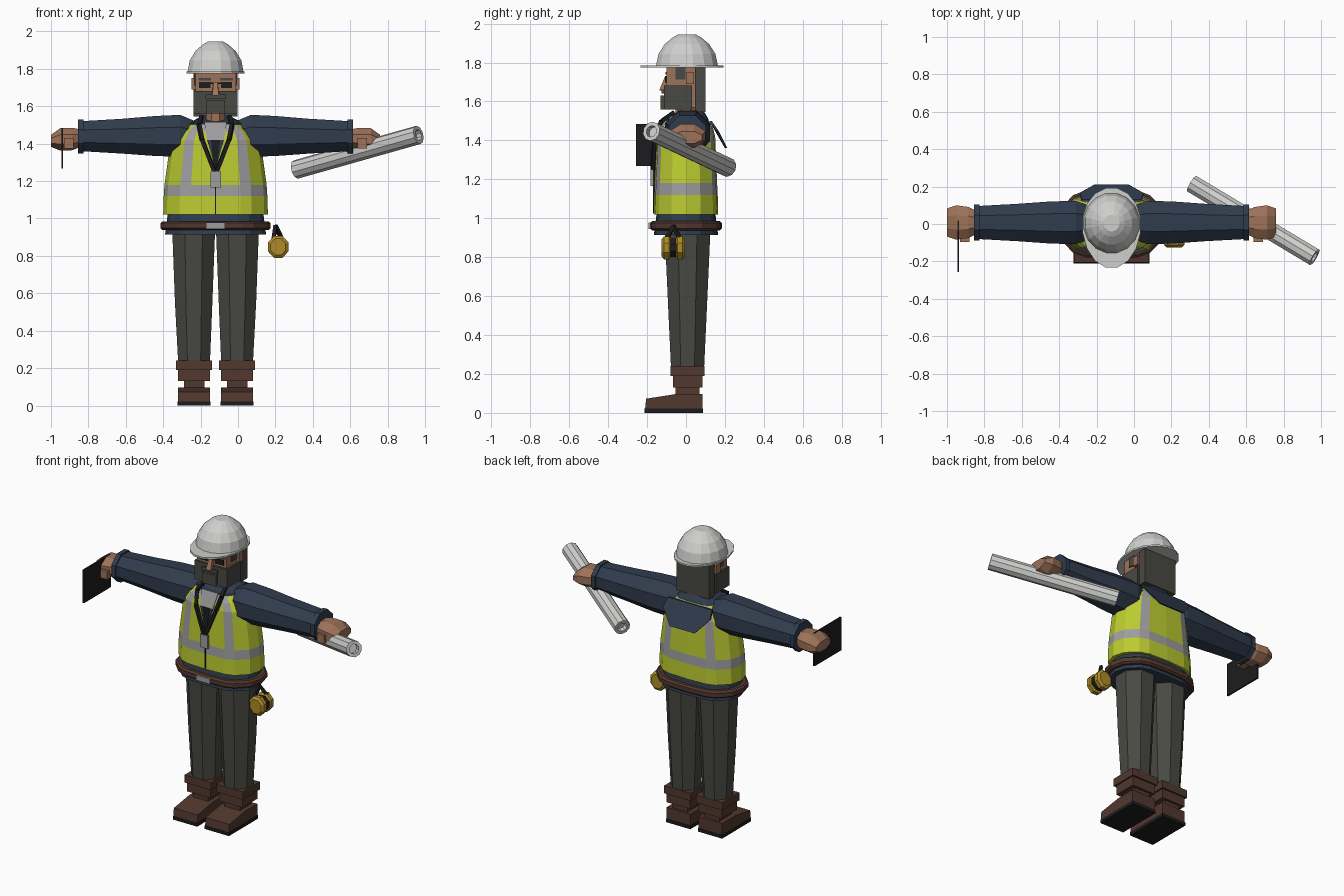
import bpy, bmesh
from math import cos, sin, pi
from mathutils import Vector, Matrix

cube = bpy.data.objects.get("Cube")
if cube:
    bpy.data.objects.remove(cube, do_unlink=True)

CX = -0.12  # body centre line


def material(name, r, g, b):
    m = bpy.data.materials.new(name)
    m.use_nodes = True
    m.diffuse_color = (r, g, b, 1)
    m.node_tree.nodes["Principled BSDF"].inputs["Base Color"].default_value = (r, g, b, 1)
    return m


white = material("white", .62, .62, .61)
skin = material("skin", .34, .17, .10)
charcoal = material("charcoal", .065, .066, .056)
lime = material("lime", .50, .60, .03)
silver = material("reflective grey", .34, .34, .35)
navy = material("navy", .03, .045, .075)
brown = material("brown leather", .085, .04, .028)
black = material("black", .012, .012, .013)
gold = material("gold", .42, .26, .02)


def finish(bm, name, mats, cx=CX):
    bmesh.ops.recalc_face_normals(bm, faces=bm.faces)
    me = bpy.data.meshes.new(name)
    bm.to_mesh(me)
    bm.free()
    for m in mats:
        me.materials.append(m)
    ob = bpy.data.objects.new(name, me)
    ob.location.x = cx
    bpy.context.collection.objects.link(ob)
    return ob


def loft(name, rings, mats, rule=None, cx=CX):
    """Skin a stack of equal rings; rule(layer, column) picks the material."""
    bm = bmesh.new()
    vs = [[bm.verts.new(p) for p in ring] for ring in rings]
    n = len(rings[0])
    for k in range(len(vs) - 1):
        for i in range(n):
            j = (i + 1) % n
            f = bm.faces.new((vs[k][i], vs[k][j], vs[k + 1][j], vs[k + 1][i]))
            f.material_index = rule(k, i) if rule else 0
    bm.faces.new(vs[0])
    bm.faces.new(vs[-1])
    return finish(bm, name, mats, cx)


def box(name, x, y, z, mat, cx=CX):
    rings = [[(x[a], y[b], h) for a, b in ((0, 0), (1, 0), (1, 1), (0, 1))] for h in z]
    return loft(name, rings, [mat], cx=cx)


def circle(n, rx, ry):
    """Polygon with flat sides facing the axes."""
    s = 1 / cos(pi / n)
    return [(rx * s * cos(2 * pi * (i + .5) / n), ry * s * sin(2 * pi * (i + .5) / n)) for i in range(n)]


def rod(name, a, b, r, mat, sides=8, hollow=False, cx=CX):
    a, b = Vector(a), Vector(b)
    h = (b - a).length
    prof = [(r, 0), (r, h)]
    if hollow:
        prof = [(r * .6, .03), (r * .6, 0)] + prof + [(r * .6, h), (r * .6, h - .03)]
    m = Matrix.Translation(a) @ (b - a).to_track_quat('Z', 'Y').to_matrix().to_4x4()
    rings = [[m @ Vector((x, y, z)) for x, y in circle(sides, q, q)] for q, z in prof]
    return loft(name, rings, [mat], cx=cx)


def plate(name, pts, mat, depth=.006):
    """Thin sheet whose back face lies depth behind the given points."""
    return loft(name, [pts, [(x, y + depth, z) for x, y, z in pts]], [mat])


def torso_ring(z, hx, hy):
    half = [(0, -1), (.48, -.96), (.69, -.84), (.93, -.45), (1, 0),
            (.93, .45), (.69, .84), (.48, .96), (0, 1)]
    pts = half + [(-x, y) for x, y in half[-2:0:-1]]
    return [(x * hx, y * hy, z) for x, y in pts]


# Vest with reflective belt, braces and shoulder panels
def vest_rule(layer, col):
    braces = layer > 1 and col in (1, 6, 9, 14)
    shoulders = layer == 4 and col in (0, 15)
    return int(layer == 1 or braces or shoulders)


vest = [(1.02, .28, .165), (1.12, .277, .163), (1.18, .273, .16),
        (1.42, .24, .15), (1.465, .205, .138), (1.505, .15, .115)]
loft("vest", [torso_ring(*s) for s in vest], [lime, silver], vest_rule)

# Shirt: hem, yoke with open collar, back flap
loft("shirt_hem", [torso_ring(.915, .27, .165), torso_ring(1.03, .255, .15)], [navy])
yoke = [torso_ring(1.485, .17, .12), torso_ring(1.51, .15, .115), torso_ring(1.535, .085, .085)]
yoke[2] = [(x, y, z + y * .3) for x, y, z in yoke[2]]
loft("shirt_yoke", yoke, [navy])
plate("back_flap", [(-.16, .12, 1.5), (-.17, .155, 1.45), (-.09, .2, 1.36),
                    (.09, .2, 1.36), (.17, .155, 1.45), (.16, .12, 1.5)], navy, .012)

# Belt and buckle
loft("belt", [torso_ring(.938, .283, .173), torso_ring(.948, .295, .185),
              torso_ring(.975, .295, .185), torso_ring(.985, .283, .173)], [brown])
box("belt_buckle", (-.05, .05), (-.192, -.17), (.945, .978), silver)

# Open neckline, zip, lanyard and badge
plate("undershirt", [(-.06, -.122, 1.515), (.06, -.122, 1.515), (.045, -.155, 1.42), (-.045, -.155, 1.42)], silver)
plate("shirt_front", [(-.045, -.156, 1.42), (.045, -.156, 1.42), (0, -.162, 1.26)], navy)
plate("tie", [(-.025, -.16, 1.42), (.025, -.16, 1.42), (.008, -.166, 1.27), (-.008, -.166, 1.27)], black)
box("zip", (-.003, .003), (-.169, -.15), (1.025, 1.26), black)
for side, s in (("left", 1), ("right", -1)):
    path = [(s * .075, -.06, 1.545), (s * .088, -.125, 1.5), (s * .072, -.16, 1.42), (s * .006, -.172, 1.25)]
    for k in range(3):
        rod(f"{side}_lanyard_{k}", path[k], path[k + 1], .01, black, 4)
box("badge", (-.028, .028), (-.182, -.168), (1.165, 1.25), silver)

# Head, hair, beard and glasses
loft("neck", [[(x, y, z) for x, y in circle(8, .05, .055)] for z in (1.46, 1.6)], [skin])
box("head", (-.108, .108), (-.10, .06), (1.57, 1.8), skin)
box("hair_back", (-.118, .118), (.045, .10), (1.546, 1.79), charcoal)
box("beard", (-.118, .118), (-.112, .03), (1.56, 1.682), charcoal)
box("chin_beard", (-.05, .05), (-.13, -.10), (1.56, 1.63), charcoal)
box("moustache", (-.055, .055), (-.126, -.10), (1.64, 1.662), charcoal)
loft("nose", [[(-.022, -.09, 1.652), (.022, -.09, 1.652), (.018, -.138, 1.658), (-.018, -.138, 1.658)],
              [(-.012, -.09, 1.73), (.012, -.09, 1.73), (.01, -.107, 1.73), (-.01, -.107, 1.73)]], [skin])
box("glasses_bridge", (-.03, .03), (-.11, -.098), (1.718, 1.727), black)
for side, s in (("left", 1), ("right", -1)):
    box(f"{side}_lens", (s * .028, s * .088), (-.108, -.098), (1.698, 1.73), black)
    box(f"{side}_eyebrow", (s * .025, s * .092), (-.106, -.098), (1.738, 1.752), charcoal)
    box(f"{side}_sideburn", (s * .09, s * .114), (-.055, -.003), (1.712, 1.79), charcoal)
    box(f"{side}_ear", (s * .1, s * .128), (.0, .04), (1.69, 1.75), skin)

# Hard hat: faceted dome and peaked brim
dome = [(1.78, .15, .16), (1.845, .138, .146), (1.895, .108, .114), (1.93, .068, .072), (1.945, .042, .044)]
loft("hat_dome", [[(x, y + .005, z) for x, y in circle(16, rx, ry)] for z, rx, ry in dome], [white])
brim = [(x, y * 1.31 if y < 0 else y * 1.08) for x, y in circle(16, .155, .178)]
loft("hat_brim", [[(x, y, z) for x, y in brim] for z in (1.774, 1.785)], [white])

# Mirrored limbs
for side, s in (("left", 1), ("right", -1)):
    def limb_x(name, sections, mat):
        loft(f"{side}_{name}", [[(s * x, .008 + y, zc + z) for y, z in circle(8, hy, hz)]
                                for x, zc, hy, hz in sections], [mat])

    def limb_z(name, sections, mat):
        loft(f"{side}_{name}", [[(s * xc + x, .008 + y, z) for x, y in circle(8, hx, hy)]
                                for z, xc, hx, hy in sections], [mat])

    limb_x("sleeve", [(.12, 1.435, .09, .09), (.19, 1.442, .115, .112), (.32, 1.441, .113, .107),
                      (.50, 1.44, .10, .093), (.72, 1.44, .088, .08)], navy)
    limb_x("cuff", [(.705, 1.438, .096, .091), (.735, 1.438, .096, .091)], navy)
    limb_x("hand", [(.72, 1.43, .06, .045), (.765, 1.425, .083, .06),
                    (.83, 1.423, .092, .06), (.88, 1.415, .075, .032)], skin)
    box(f"{side}_thumb", (s * .76, s * .81), (-.095, -.055), (1.375, 1.43), skin)
    limb_z("trouser_leg", [(.23, .115, .085, .085), (.55, .117, .1, .1), (.95, .117, .115, .118)], charcoal)

    # Boots in stacked blocks
    c = s * .115
    for part, w, y, z, mat in (("boot_collar", .096, (-.08, .096), (.19, .24), brown),
                               ("boot_shaft", .085, (-.068, .085), (.13, .195), brown),
                               ("boot_ankle", .055, (-.053, .07), (.08, .135), brown),
                               ("boot_sole", .088, (-.212, .088), (0, .022), black)):
        box(f"{side}_{part}", (c - w, c + w), y, z, mat)
    loft(f"{side}_boot_foot", [[(c + q * .086, y, z) for y, z in
                                ((-.21, .02), (.085, .02), (.085, .097), (-.05, .097), (-.205, .073))]
                               for q in (-1, 1)], [brown])

# Ear defenders hanging from the belt
for name, y0, y1 in (("front", -.125, -.075), ("rear", -.055, -.005)):
    loft(f"{name}_ear_cup", [[(.215 + x, y, .848 + z) for x, z in circle(8, r, r * 1.1)]
                             for y, r in ((y0, .04), (y0 + .012, .054), (y1 - .012, .054), (y1, .04))], [gold], cx=0)
rod("ear_cup_pads", (.215, -.08, .848), (.215, -.05, .848), .047, black, cx=0)
for name, x, y in (("front", .19, -.1), ("rear", .235, -.03)):
    rod(f"{name}_ear_band", (x, y, .89), (.2, -.065, .962), .009, black, 4, cx=0)

# Rolled drawing and tablet
rod("paper_roll", (.31, .215, 1.262), (.965, -.178, 1.447), .048, white, 10, True, cx=0)
box("tablet", (-.945, -.935), (-.257, .02), (1.268, 1.485), black, cx=0)
